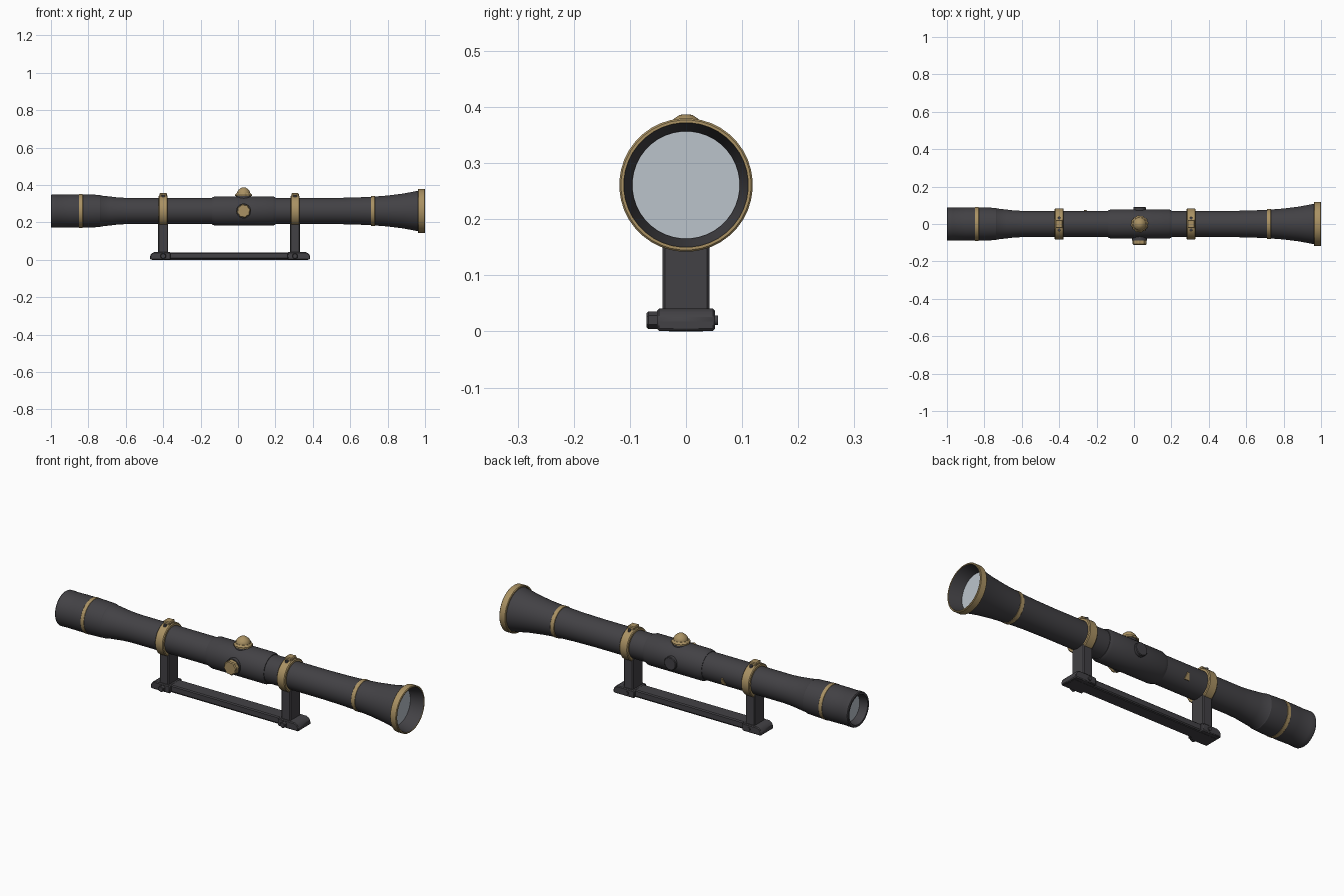
import bpy, bmesh, math
from mathutils import Matrix, Vector

if "Cube" in bpy.data.objects:
    bpy.data.objects.remove(bpy.data.objects["Cube"])

AXIS_Z = 0.261          # height of the optical axis
TURRET_X = 0.03
MOUNTS = {"rear": -0.40, "fore": 0.305}


def material(name, rgb):
    m = bpy.data.materials.new(name)
    m.diffuse_color = (*rgb, 1)
    m.use_nodes = True
    m.node_tree.nodes["Principled BSDF"].inputs["Base Color"].default_value = m.diffuse_color
    return m


DARK = material("dark grey metal", (0.055, 0.053, 0.059))
GOLD = material("brushed gold", (0.40, 0.285, 0.125))
GLASS = material("pale glass", (0.50, 0.55, 0.60))

ALONG_X = Matrix.Translation((0, 0, AXIS_Z)) @ Matrix.Rotation(math.pi / 2, 4, 'Y')


def finish(name, bm, mat, angle=32):
    bmesh.ops.recalc_face_normals(bm, faces=bm.faces)
    me = bpy.data.meshes.new(name)
    bm.to_mesh(me)
    bm.free()
    me.materials.append(mat)
    ob = bpy.data.objects.new(name, me)
    bpy.context.collection.objects.link(ob)
    bpy.ops.object.select_all(action='DESELECT')
    ob.select_set(True)
    bpy.context.view_layer.objects.active = ob
    bpy.ops.object.shade_smooth_by_angle(angle=math.radians(angle))
    return ob


def lathe(name, profile, mat, matrix=ALONG_X, segs=40, closed=False, flute=0.0):
    """Revolve (height, radius) points about local z; flute scallops the rim."""
    bm = bmesh.new()
    rings = []
    for h, r in profile:
        if r == 0:
            rings.append([bm.verts.new((0, 0, h))] * segs)
            continue
        ring = []
        for i in range(segs):
            a = 2 * math.pi * (i + 0.5) / segs
            rr = r - (flute if i % 4 >= 2 else 0)
            ring.append(bm.verts.new((rr * math.cos(a), rr * math.sin(a), h)))
        rings.append(ring)
    pairs = list(zip(rings, rings[1:]))
    if closed:
        pairs.append((rings[-1], rings[0]))
    for a, b in pairs:
        for i in range(segs):
            j = (i + 1) % segs
            vs = list(dict.fromkeys((a[i], a[j], b[j], b[i])))
            bm.faces.new(vs)
    bm.transform(matrix)
    return finish(name, bm, mat)


def band(name, x0, x1, r_in, r_out, mat, bevel=0.003):
    """Ring around the tube with chamfered outer edges."""
    return lathe(name, [(x0, r_in), (x0, r_out - bevel), (x0 + bevel, r_out),
                        (x1 - bevel, r_out), (x1, r_out - bevel), (x1, r_in)],
                 mat, closed=True)


def box(name, lo, hi, mat, bevel=0.004):
    bm = bmesh.new()
    bmesh.ops.create_cube(bm, size=1)
    lo, hi = Vector(lo), Vector(hi)
    for v in bm.verts:
        v.co = Vector([(lo[k] + hi[k]) / 2 + v.co[k] * (hi[k] - lo[k]) for k in range(3)])
    if bevel:
        bmesh.ops.bevel(bm, geom=bm.edges[:], offset=bevel, segments=1, affect='EDGES')
    return finish(name, bm, mat)


def prism(name, points, place, mat):
    """Extrude an outline: place(u, v, side) gives the 3D position."""
    bm = bmesh.new()
    a = [bm.verts.new(place(u, v, 0)) for u, v in points]
    b = [bm.verts.new(place(u, v, 1)) for u, v in points]
    bm.faces.new(a)
    bm.faces.new(b)
    for i in range(len(a)):
        j = (i + 1) % len(a)
        bm.faces.new((a[i], a[j], b[j], b[i]))
    return finish(name, bm, mat)


# Main tube: eyepiece, straight tube and flared bell, with recessed ends
lathe("main_tube", [
    (-0.955, 0), (-0.955, 0.070), (-1.0, 0.076), (-1.0, 0.086), (-0.996, 0.089),
    (-0.972, 0.089), (-0.968, 0.0875), (-0.90, 0.089), (-0.80, 0.089), (-0.738, 0.086),
    (-0.734, 0.083), (-0.68, 0.077), (-0.64, 0.0725), (-0.59, 0.070), (0.50, 0.070),
    (0.62, 0.072), (0.72, 0.0765), (0.80, 0.083), (0.88, 0.093), (0.94, 0.104),
    (0.97, 0.110), (0.998, 0.114), (0.998, 0.111), (0.93, 0.096), (0.93, 0)], DARK)

# Thicker middle housing with chamfered ends
lathe("middle_housing", [(-0.14, 0.069), (-0.14, 0.072), (-0.12, 0.079),
                         (0.185, 0.079), (0.20, 0.073), (0.20, 0.069)], DARK, closed=True)

# Lenses
lathe("front_lens", [(0.925, 0), (0.925, 0.0955), (0.932, 0.0955), (0.932, 0)], GLASS)
lathe("rear_lens", [(-0.95, 0), (-0.95, 0.069), (-0.958, 0.069), (-0.958, 0)], GLASS)

# Gold trim bands
band("bell_rim", 0.963, 1.0, 0.111, 0.119, GOLD)
band("bell_stripe", 0.71, 0.732, 0.07, 0.0795, GOLD, 0.001)
band("eyepiece_stripe", -0.85, -0.83, 0.08, 0.0905, GOLD, 0.001)

# Top adjustment turret
top = Matrix.Translation((TURRET_X, 0, 0))
lathe("turret_seat", [(0.32, 0), (0.32, 0.040), (0.342, 0.040), (0.342, 0)], DARK, top)
lathe("turret_skirt", [(0.340, 0), (0.340, 0.046), (0.347, 0.046), (0.356, 0.038), (0.356, 0)],
      GOLD, top, segs=48, flute=0.003)
lathe("turret_dome", [(0.354, 0.035), (0.364, 0.034), (0.373, 0.028), (0.381, 0.019),
                      (0.386, 0.011), (0.387, 0)], GOLD, top, segs=32)

# Side adjustment knob at the front, plain cap at the back
front = Matrix.Translation((TURRET_X, 0, AXIS_Z)) @ Matrix.Rotation(math.pi / 2, 4, 'X')
back = Matrix.Translation((TURRET_X, 0, AXIS_Z)) @ Matrix.Rotation(-math.pi / 2, 4, 'X')
lathe("knob_seat", [(0.06, 0), (0.06, 0.040), (0.088, 0.040), (0.088, 0)], DARK, front, segs=32)
lathe("side_knob", [(0.086, 0), (0.086, 0.037), (0.107, 0.037), (0.111, 0.033), (0.111, 0)],
      GOLD, front, segs=32, flute=0.003)
lathe("back_cap", [(0.06, 0), (0.06, 0.034), (0.088, 0.034), (0.091, 0.031), (0.091, 0)],
      DARK, back, segs=32)

# Small triangular index mark on the back of the tube
tilt = math.radians(-20)


def on_back(u, v, side):
    n = Vector((0, math.cos(tilt), math.sin(tilt)))
    up = Vector((0, -math.sin(tilt), math.cos(tilt)))
    return Vector((-0.26 + u, 0, AXIS_Z)) + n * (0.066 + 0.007 * side) + up * v


prism("index_mark", [(-0.015, -0.018), (0.015, -0.018), (0.005, 0.018), (-0.005, 0.018)],
      on_back, GOLD)

# Mounts: gold clamp ring, top strap with screws, post, foot and cross bolt
for side, x in MOUNTS.items():
    band(side + "_clamp_ring", x - 0.024, x + 0.024, 0.069, 0.084, GOLD, 0.004)
    box(side + "_clamp_strap", (x - 0.020, -0.022, 0.325), (x + 0.020, 0.022, 0.357), GOLD)
    for s in (-1, 1):
        at = Matrix.Translation((x, s * 0.032, 0))
        lathe(f"{side}_clamp_screw_{'front' if s < 0 else 'back'}",
              [(0.325, 0), (0.325, 0.008), (0.346, 0.008), (0.346, 0)], DARK, at, segs=12)
    box(side + "_post", (x - 0.027, -0.042, 0.036), (x + 0.027, 0.042, 0.20), DARK, 0.005)
    bolt = Matrix.Translation((x, 0, 0.020)) @ Matrix.Rotation(math.pi / 2, 4, 'X')
    lathe(side + "_bolt_head", [(0.045, 0), (0.045, 0.016), (0.067, 0.016), (0.070, 0.013),
                                (0.070, 0)], DARK, bolt, segs=6)
    lathe(side + "_bolt_end", [(-0.045, 0), (-0.045, 0.009), (-0.057, 0.009), (-0.057, 0)],
          DARK, bolt, segs=12)

# Base rail with wider chamfered feet at both ends
box("base_rail", (-0.40, -0.038, 0.004), (0.32, 0.038, 0.040), DARK, 0.005)


def foot(name, x_end, x_in):
    d = 1 if x_end > x_in else -1
    outline = [(x_in, 0.001), (x_end, 0.001), (x_end, 0.022), (x_end - d * 0.008, 0.034),
               (x_end - d * 0.022, 0.041), (x_in, 0.041)]
    ob = prism(name, outline, lambda u, v, s: (u, -0.052 + 0.104 * s, v), DARK)
    mod = ob.modifiers.new("edge", 'BEVEL')
    mod.width, mod.segments = 0.004, 1


foot("rear_foot", -0.47, -0.36)
foot("fore_foot", 0.385, 0.265)
box("base_underside", (-0.46, -0.03, 0.0), (0.375, 0.03, 0.01), DARK, 0)
